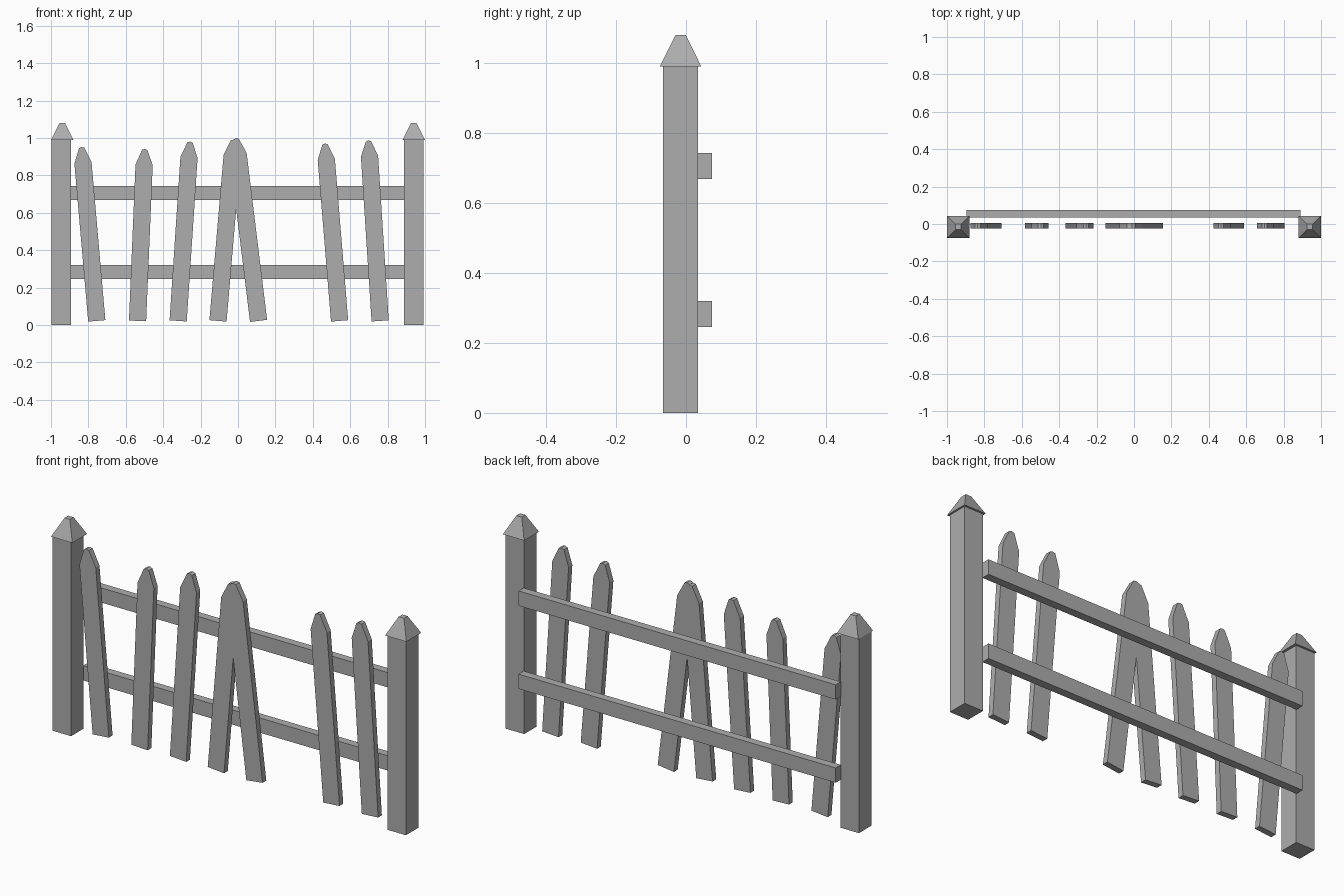
import bpy, bmesh
from math import radians, sin, cos

if "Cube" in bpy.data.objects:
    bpy.data.objects.remove(bpy.data.objects["Cube"], do_unlink=True)

grey = bpy.data.materials.new("weathered_grey")
grey.use_nodes = True
grey.diffuse_color = (0.42, 0.42, 0.42, 1)
grey.node_tree.nodes["Principled BSDF"].inputs["Base Color"].default_value = grey.diffuse_color


def finish(name, bm):
    bmesh.ops.recalc_face_normals(bm, faces=bm.faces)
    mesh = bpy.data.meshes.new(name)
    bm.to_mesh(mesh)
    bm.free()
    mesh.materials.append(grey)
    obj = bpy.data.objects.new(name, mesh)
    bpy.context.collection.objects.link(obj)


def block(name, x, y, z, top_scale=1.0):
    """Box between (low, high) pairs, with an optionally narrowed top."""
    bm = bmesh.new()
    bmesh.ops.create_cube(bm, size=1)
    for v in bm.verts:
        s = top_scale if v.co.z > 0 else 1.0
        v.co = [(lo + hi) / 2 + c * (hi - lo) * k
                for (lo, hi), c, k in zip((x, y, z), v.co, (s, s, 1))]
    finish(name, bm)


def picket(name, x, length, lean):
    """Pointed board standing at x, its top leaning towards +x."""
    half, tip, shoulder = 0.046, 0.014, length - 0.085
    outline = [(-half, 0), (half, 0), (half, shoulder), (tip, length - 0.005),
               (0, length), (-tip, length - 0.005), (-half, shoulder)]
    s, c = sin(radians(lean)), cos(radians(lean))
    bm = bmesh.new()
    face = bm.faces.new([bm.verts.new((x + u * c + w * s, -0.025, 0.022 - u * s + w * c))
                         for u, w in outline])
    back = bmesh.ops.extrude_face_region(bm, geom=[face])["geom"]
    bmesh.ops.translate(bm, vec=(0, 0.03, 0),
                        verts=[v for v in back if isinstance(v, bmesh.types.BMVert)])
    finish(name, bm)


# Posts with truncated pyramid caps
for side, x, cap_x in (("right", -0.945, -0.94), ("left", 0.939, 0.94)):
    block(side + "_post", (x - 0.052, x + 0.052), (-0.066, 0.034), (0, 0.99))
    block(side + "_post_cap", (cap_x - 0.06, cap_x + 0.06), (-0.075, 0.044), (0.99, 1.08), 0.25)

# Rails behind the pickets
for name, z in (("lower_rail", 0.245), ("upper_rail", 0.668)):
    block(name, (-0.895, 0.89), (0.034, 0.075), (z, z + 0.075))

# Crooked pickets: foot position, length, lean in degrees
boards = [(-0.755, 0.933, -5), (-0.537, 0.92, 2.4), (-0.32, 0.961, 3.8), (-0.107, 0.973, 4.9),
          (0.11, 0.984, -7), (0.543, 0.952, -4.7), (0.76, 0.967, -3.7)]
for i, board in enumerate(boards, 1):
    picket(f"picket_{i}", *board)
